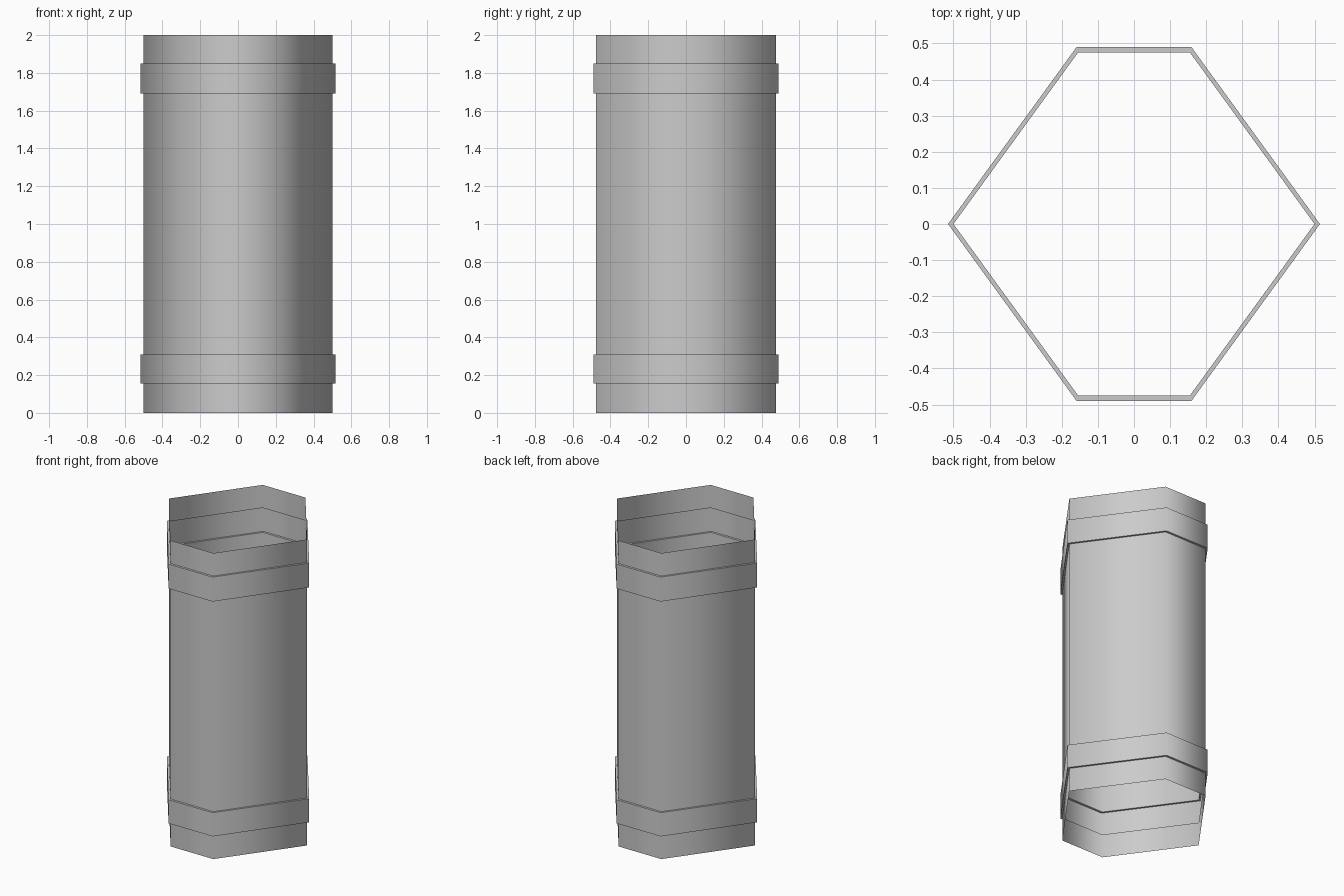
import bpy, bmesh, math

if "Cube" in bpy.data.objects:
    bpy.data.objects.remove(bpy.data.objects["Cube"])

# Six-sided cross-section: corners of a circle at uneven angles
ANGLES = [math.radians(a) for a in (0, 72, 108, 180, 252, 288)]

# Side profile (radius, height): open tube with two raised bands
R, BAND = 0.5, 0.515
profile = [(R, 0)]
for low, high in ((0.155, 0.31), (1.69, 1.85)):
    profile += [(R, low), (BAND, low), (BAND, high), (R, high)]
profile.append((R, 2))

# Sweep the profile round the cross-section, leaving both ends open
bm = bmesh.new()
rings = [[bm.verts.new((r * math.cos(a), r * math.sin(a), z)) for a in ANGLES]
         for r, z in profile]
n = len(ANGLES)
for lower, upper in zip(rings, rings[1:]):
    for i in range(n):
        j = (i + 1) % n
        bm.faces.new((lower[i], lower[j], upper[j], upper[i]))

mesh = bpy.data.meshes.new("banded_tube")
bm.to_mesh(mesh)
bm.free()
tube = bpy.data.objects.new("banded_tube", mesh)
bpy.context.collection.objects.link(tube)

# Smooth round the tube, sharp at the band steps
bpy.context.view_layer.objects.active = tube
tube.select_set(True)
bpy.ops.object.shade_smooth_by_angle(angle=math.radians(80))
